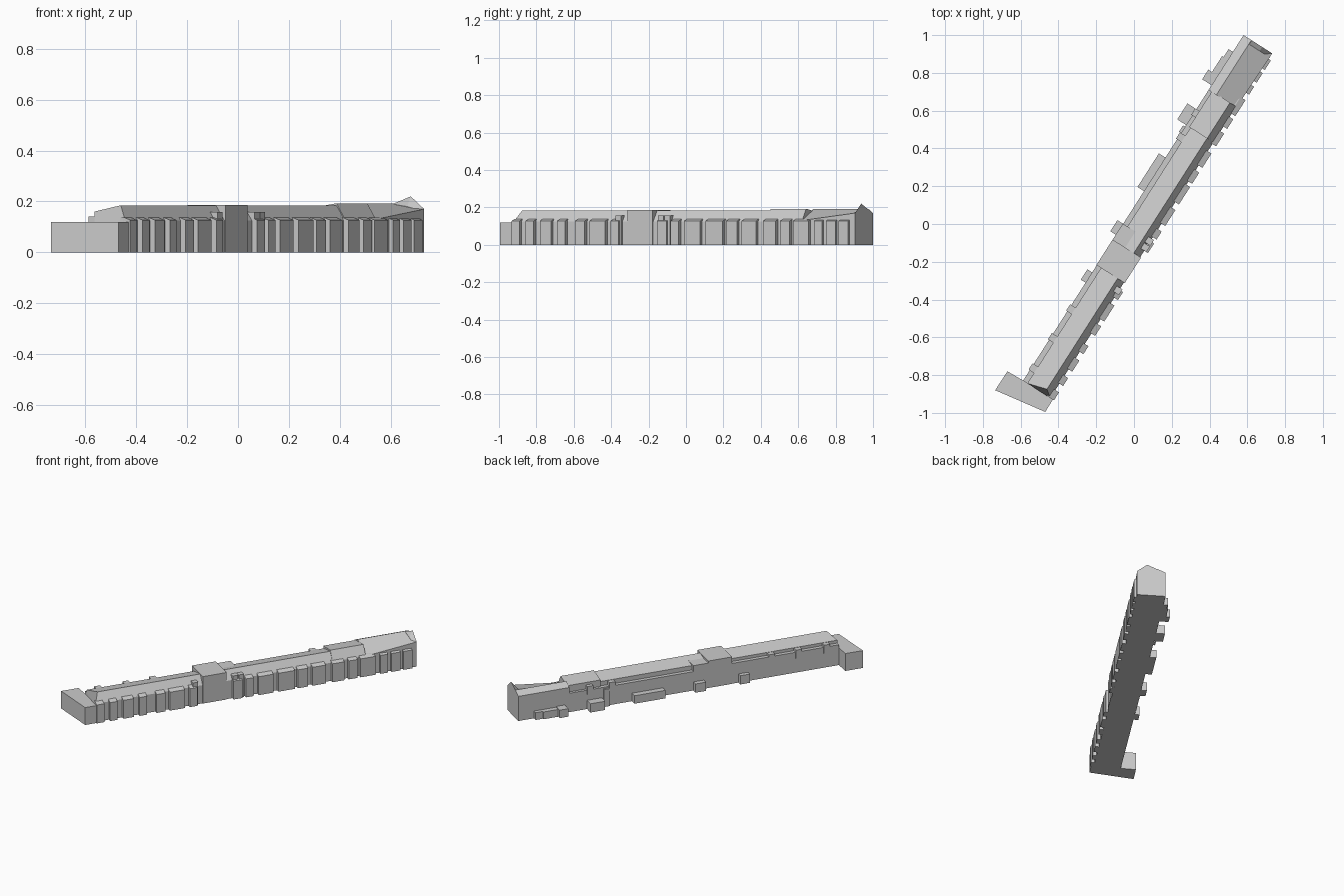
import bpy, bmesh
from mathutils import Vector

cube = bpy.data.objects.get("Cube")
if cube:
    bpy.data.objects.remove(cube, do_unlink=True)

grey = bpy.data.materials.new("light grey")
grey.use_nodes = True
colour = (0.6, 0.6, 0.6, 1)
grey.diffuse_color = colour
grey.node_tree.nodes["Principled BSDF"].inputs["Base Color"].default_value = colour

# The terrace runs along ALONG; ACROSS points to its back
ALONG = Vector((0.538, 0.843, 0))
ACROSS = Vector((-0.843, 0.538, 0))


def place(u, v, z):
    return ALONG * u + ACROSS * v + Vector((0, 0, z))


def loft(name, start, end):
    """Solid between two matching rings of points."""
    bm = bmesh.new()
    a = [bm.verts.new(p) for p in start]
    b = [bm.verts.new(p) for p in end]
    bm.faces.new(a)
    bm.faces.new(b[::-1])
    for i in range(len(a)):
        j = (i + 1) % len(a)
        bm.faces.new((a[i], b[i], b[j], a[j]))
    bmesh.ops.recalc_face_normals(bm, faces=bm.faces)
    mesh = bpy.data.meshes.new(name)
    bm.to_mesh(mesh)
    bm.free()
    mesh.materials.append(grey)
    obj = bpy.data.objects.new(name, mesh)
    bpy.context.collection.objects.link(obj)
    return obj


def section(name, u0, u1, profile, end_profile=None, lean=None):
    lean = lean or [0] * len(profile)
    loft(name, [place(u0 + d, v, z) for (v, z), d in zip(profile, lean)],
         [place(u1, v, z) for v, z in end_profile or profile])


def box(name, u0, u1, v0, v1, z1, z0=0):
    section(name, u0, u1, [(v0, z0), (v0, z1), (v1, z1), (v1, z0)])


# Long roofed ranges
main = [(-0.122, 0), (-0.122, 0.125), (-0.082, 0.185), (0.022, 0.16), (0.022, 0)]
section("main_range", -1.015, 0.6, main, lean=[0, 0, 0.03, 0, 0])
raised = [(-0.122, 0), (-0.122, 0.13), (-0.083, 0.193), (0.03, 0.175), (0.03, 0)]
section("raised_range", 0.59, 0.815, raised)
end_a = [(-0.125, 0), (-0.125, 0.13), (0, 0.193), (0.049, 0.17), (0.049, 0)]
end_b = [(-0.131, 0), (-0.131, 0.17), (0, 0.193), (0.049, 0.17), (0.049, 0)]
section("end_range", 0.81, 1.155, end_a, end_b)

# Pointed gable on the far end
loft("end_gable",
     [place(1.13, 0, 0.19), place(1.13, -0.068, 0.18), place(1.13, -0.131, 0.165)],
     [place(1.155, 0, 0.19), place(1.155, -0.068, 0.22), place(1.155, -0.131, 0.17)])

# Lower strips along the back
box("back_strip_south", -1.015, -0.29, 0.01, 0.049, 0.14)
box("back_strip_north", -0.04, 0.82, 0.01, 0.049, 0.13)

# Flat topped tower and its stepped neighbour
box("tower_block", -0.29, -0.13, -0.127, 0.051, 0.186)
box("tower_neighbour", -0.14, -0.03, -0.04, 0.051, 0.172)

# Low cross wing at the near end
corners = [(-0.735, -0.88), (-0.67, -0.78), (-0.585, -0.83),
           (-0.43, -0.93), (-0.47, -0.995)]
loft("cross_wing", [(x, y, 0) for x, y in corners], [(x, y, 0.12) for x, y in corners])

# Bays along the front: centre and width
bays = [(-0.99, .05), (-0.9, .05), (-0.8, .07), (-0.7, .05), (-0.58, .06),
        (-0.47, .1), (-0.36, .05), (-0.06, .06), (0.02, .05), (0.13, .1),
        (0.27, .11), (0.38, .07), (0.49, .09), (0.62, .08), (0.72, .06),
        (0.82, .1), (0.93, .05), (1.01, .06), (1.09, .06)]
for centre, width in bays:
    section("front_bay", centre - width / 2, centre + width / 2,
            [(-0.145, 0), (-0.145, 0.127), (-0.115, 0.138), (-0.1, 0.138), (-0.1, 0)])

# Small flat dormers by the tower
for u in (-0.36, -0.09, -0.05):
    box("front_dormer", u, u + 0.035, -0.135, -0.09, 0.158)

# Low back extensions: start, end, reach, height
for u0, u1, reach, top in [(0.84, 0.9, .108, .055), (0.9, 1.0, .085, .05),
                           (1.0, 1.05, .076, .05), (0.59, 0.69, .105, .06),
                           (0.54, 0.58, .062, .12), (0.175, 0.386, .09, .055),
                           (-0.1, -0.03, .085, .06), (-0.4, -0.335, .079, .06)]:
    box("back_extension", u0, u1, 0.04, reach, top)

# Small raised blocks along the back eaves
for u in (-0.95, -0.76, -0.58, 0.5, 0.65):
    box("back_dormer", u, u + 0.04, 0.0, 0.056, 0.158, 0.1)
